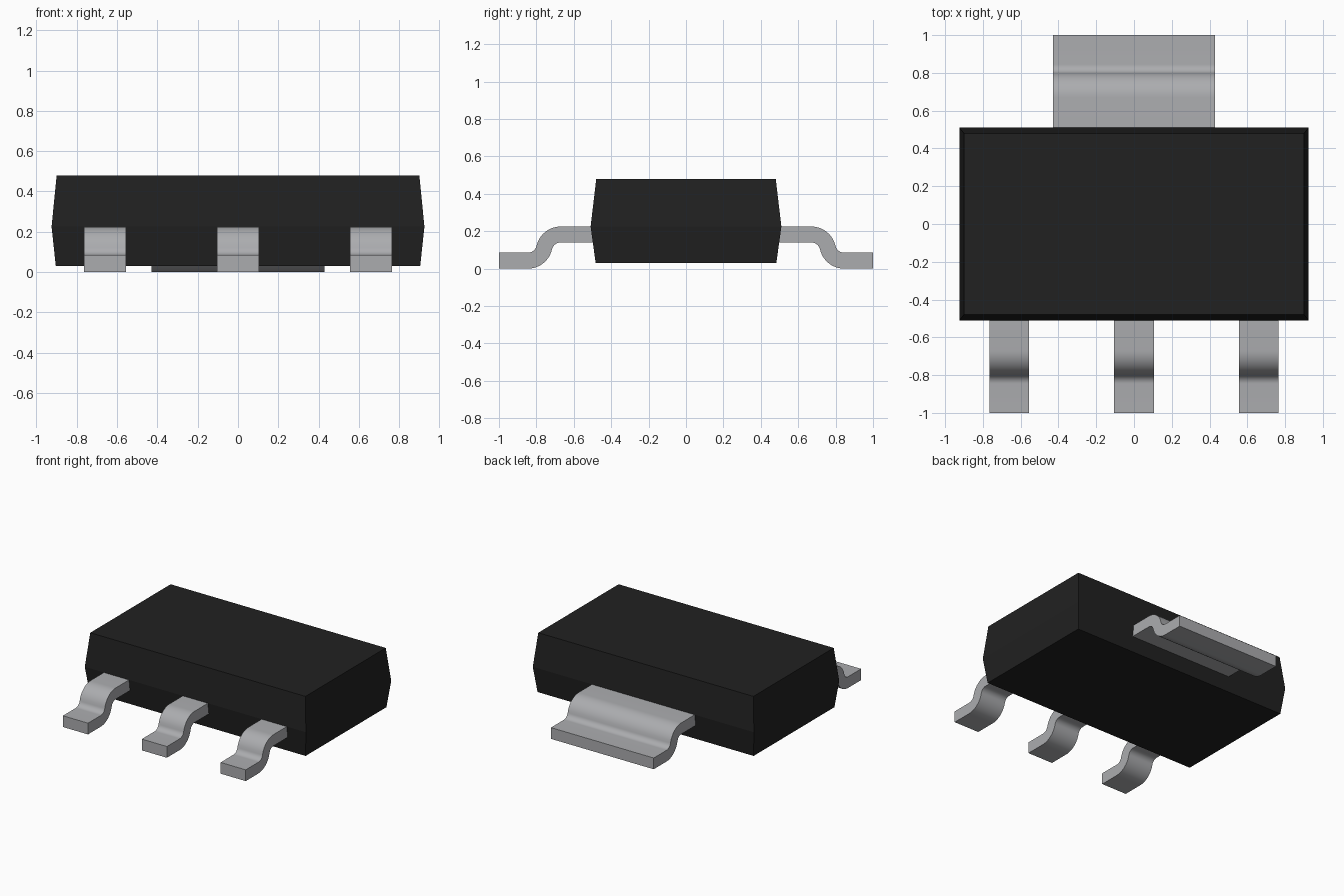
import bpy, bmesh, math

if "Cube" in bpy.data.objects:
    bpy.data.objects.remove(bpy.data.objects["Cube"])


def make_material(name, rgb):
    mat = bpy.data.materials.new(name)
    mat.use_nodes = True
    color = (*rgb, 1.0)
    mat.diffuse_color = color
    mat.node_tree.nodes["Principled BSDF"].inputs["Base Color"].default_value = color
    return mat


black = make_material("black plastic", (0.015, 0.015, 0.015))
metal = make_material("tinned metal", (0.41, 0.415, 0.43))


def finish(name, bm, mat):
    bmesh.ops.recalc_face_normals(bm, faces=bm.faces)
    mesh = bpy.data.meshes.new(name)
    bm.to_mesh(mesh)
    bm.free()
    mesh.materials.append(mat)
    obj = bpy.data.objects.new(name, mesh)
    bpy.context.collection.objects.link(obj)
    return obj


# Moulded body: three stacked rectangles, widest at the parting line
def make_body():
    bm = bmesh.new()
    rings = []
    for hx, hy, z in ((0.904, 0.483, 0.03), (0.925, 0.51, 0.225), (0.9, 0.48, 0.478)):
        rings.append([bm.verts.new((sx * hx, sy * hy, z))
                      for sx, sy in ((-1, -1), (1, -1), (1, 1), (-1, 1))])
    for low, high in zip(rings, rings[1:]):
        for i in range(4):
            j = (i + 1) % 4
            bm.faces.new((low[i], low[j], high[j], high[i]))
    bm.faces.new(rings[0][::-1])
    bm.faces.new(rings[-1])
    return finish("body", bm, black)


# Gull-wing strip: centre line of two opposite arcs, thickened and extruded in x
THICK = 0.085
HIGH, LOW = 0.1825, THICK / 2
RADIUS = 0.09
BEND = math.acos(1 - (HIGH - LOW) / (2 * RADIUS))
START = 0.67
STEPS = 10


def centre_line():
    run = 2 * RADIUS * math.sin(BEND)
    line = [(0.45, HIGH, 0)]
    for i in range(STEPS + 1):
        a = BEND * i / STEPS
        line.append((START + RADIUS * math.sin(a), HIGH - RADIUS * (1 - math.cos(a)), a))
    for i in range(1, STEPS + 1):
        a = BEND * (1 - i / STEPS)
        line.append((START + run - RADIUS * math.sin(a), LOW + RADIUS * (1 - math.cos(a)), a))
    line.append((1.0, LOW, 0))
    return line


def make_lead(name, x, width, side):
    bm = bmesh.new()
    rows = []
    for y, z, a in centre_line():
        dy, dz = math.sin(a) * THICK / 2, math.cos(a) * THICK / 2
        rows.append([bm.verts.new((x + s * width / 2, side * (y + t * dy), z + t * dz))
                     for s, t in ((-1, -1), (1, -1), (1, 1), (-1, 1))])
    for a, b in zip(rows, rows[1:]):
        for i in range(4):
            j = (i + 1) % 4
            bm.faces.new((a[i], a[j], b[j], b[i]))
    bm.faces.new(rows[0])
    bm.faces.new(rows[-1])
    obj = finish(name, bm, metal)
    bpy.ops.object.select_all(action="DESELECT")
    obj.select_set(True)
    bpy.context.view_layer.objects.active = obj
    bpy.ops.object.shade_smooth_by_angle(angle=math.radians(35))
    return obj


make_body()
for label, x in (("right", -0.66), ("middle", 0), ("left", 0.66)):
    make_lead(label + "_lead", x, 0.21, -1)
make_lead("back_tab", 0, 0.86, 1)
